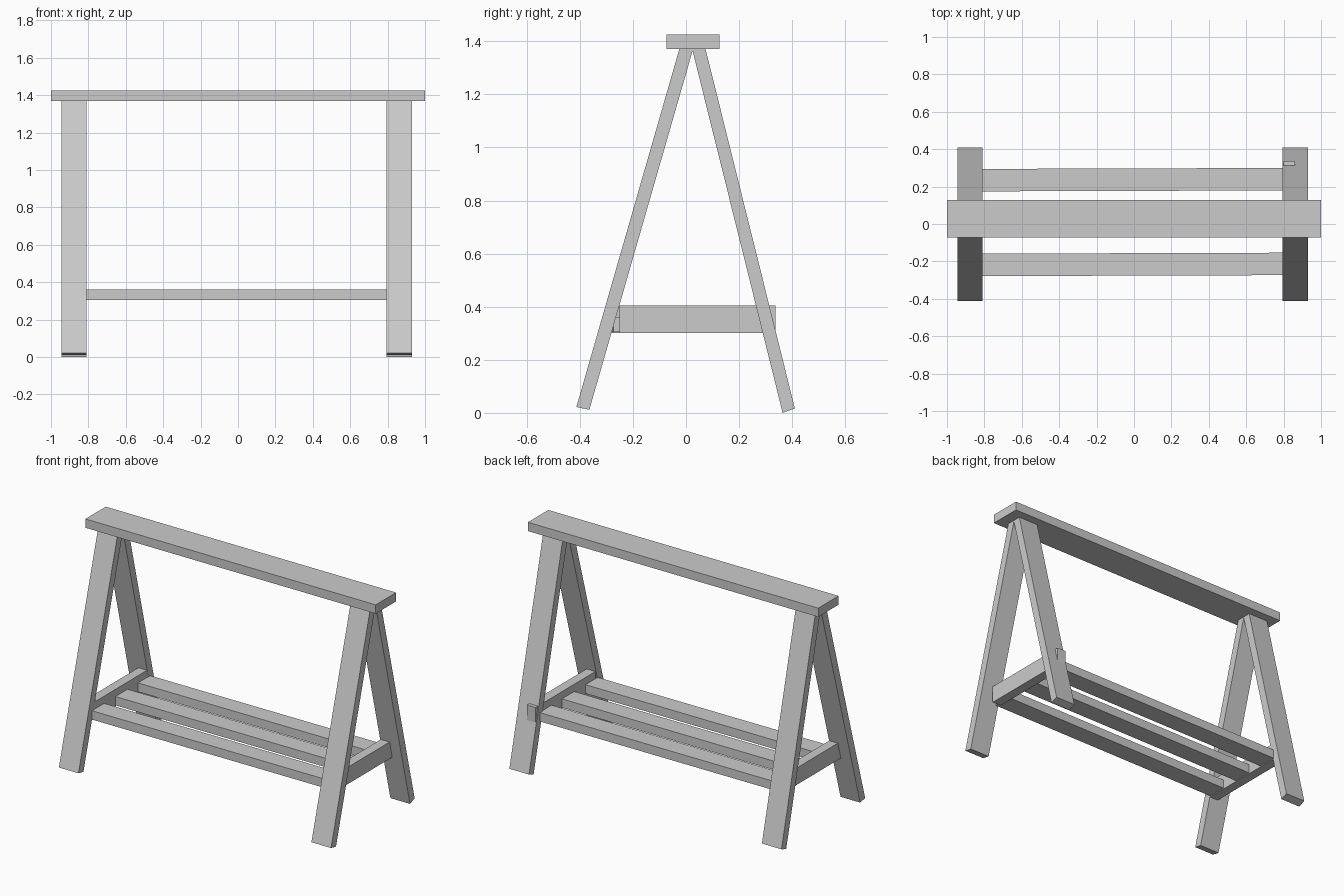
import bpy
import bmesh
import math
from mathutils import Matrix, Vector

old = bpy.data.objects.get("Cube")
if old:
    bpy.data.objects.remove(old, do_unlink=True)

# Single plain grey for every board
grey = bpy.data.materials.new("plain grey")
colour = (0.6, 0.6, 0.6, 1)
grey.diffuse_color = colour
grey.use_nodes = True
grey.node_tree.nodes["Principled BSDF"].inputs["Base Color"].default_value = colour


def finish(name, bm):
    bmesh.ops.recalc_face_normals(bm, faces=bm.faces)
    mesh = bpy.data.meshes.new(name)
    bm.to_mesh(mesh)
    bm.free()
    mesh.materials.append(grey)
    obj = bpy.data.objects.new(name, mesh)
    bpy.context.collection.objects.link(obj)
    return obj


def board(name, x, y, z, turn=0):
    """Rectangular board between (low, high) limits, turned about its own vertical axis."""
    bm = bmesh.new()
    size = [b - a for a, b in (x, y, z)]
    bmesh.ops.create_cube(bm, size=1, matrix=Matrix.Diagonal((*size, 1)))
    obj = finish(name, bm)
    obj.location = [(a + b) / 2 for a, b in (x, y, z)]
    obj.rotation_euler.z = turn
    return obj


def leg(name, x, profile):
    """Slanted board: side profile in y, z extruded across the width x."""
    bm = bmesh.new()
    face = bm.faces.new([bm.verts.new((x[0], y, z)) for y, z in profile])
    side = bmesh.ops.extrude_face_region(bm, geom=[face])["geom"]
    verts = [v for v in side if isinstance(v, bmesh.types.BMVert)]
    bmesh.ops.translate(bm, verts=verts, vec=Vector((x[1] - x[0], 0, 0)))
    return finish(name, bm)


# Top beam
board("top_beam", (-1, 1), (-0.073, 0.127), (1.37, 1.425))

# Splayed legs at both ends, tops hidden in the beam
front_profile = [(-0.413, 0.022), (-0.364, 0.012), (0.028, 1.375), (-0.021, 1.385)]
back_profile = [(0.364, 0), (0.41, 0.017), (0.07, 1.385), (0.022, 1.375)]
for side, span in (("right", (-0.945, -0.81)), ("left", (0.795, 0.93))):
    leg(f"front_{side}_leg", span, front_profile)
    leg(f"back_{side}_leg", span, back_profile)

# Cross rails joining the legs
rail_z = (0.3, 0.405)
board("left_cross_rail", (0.8, 0.86), (-0.25, 0.337), rail_z)
board("right_cross_rail", (-0.87, -0.811), (-0.285, 0.28), rail_z)

# Shelf slats, fitted by hand and slightly askew
turn = math.radians(0.18)
for name, y in (("front", -0.216), ("middle", 0.015), ("back", 0.237)):
    board(f"{name}_shelf_slat", (-0.825, 0.815), (y - 0.06, y + 0.06), (0.305, 0.36), turn)
